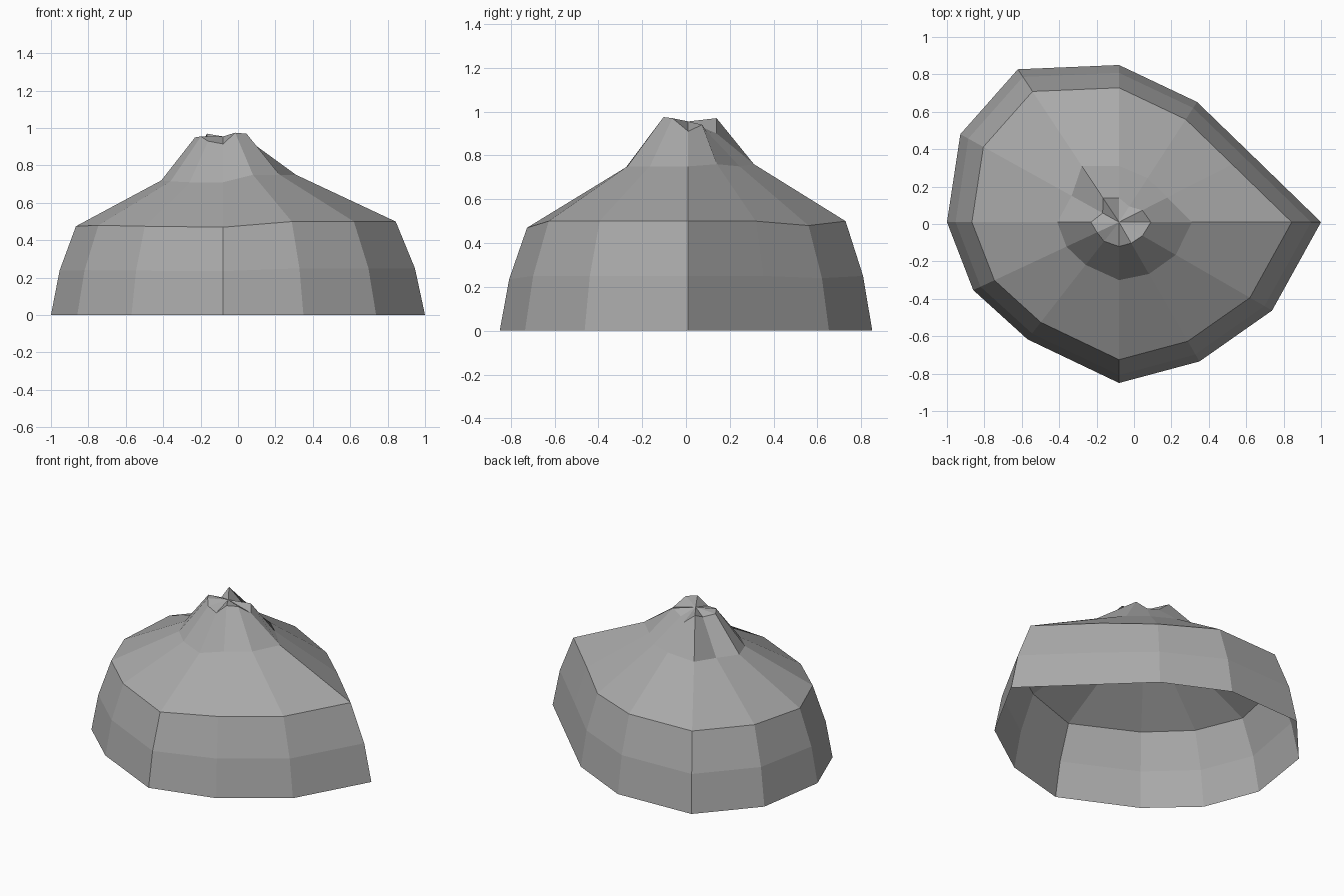
import bpy, bmesh, math
from mathutils import Vector

if "Cube" in bpy.data.objects:
    bpy.data.objects.remove(bpy.data.objects["Cube"])

# Spokes: angle, base radius, shoulder z, slope radius, slope z, rim radius, rim z
SPOKES = [
    (0, 1.08, .50, .39, .75, .17, .91),
    (27, .795, .50, .29, .76, .14, .94),
    (57, .766, .48, .28, .75, .10, .91),
    (90, .84, .50, .30, .76, .13, .90),
    (123.5, .98, .50, .36, .75, .155, .97),
    (151, .97, .50, .29, .73, .10, .93),
    (180, .92, .475, .33, .72, .15, .95),
    (205, .86, .48, .31, .715, .13, .955),
    (232, .795, .475, .29, .71, .13, .93),
    (270, .86, .47, .31, .71, .13, .915),
    (300, .86, .50, .32, .75, .13, .975),
    (330, .945, .50, .35, .75, .145, .97),
]
CENTRE = Vector((-0.08, 0.01, 0))

bm = bmesh.new()


def point(angle, r, z):
    a = math.radians(angle)
    return bm.verts.new(CENTRE + Vector((r * math.cos(a), r * math.sin(a), z)))


# One vertical profile per spoke: base, wall middle, shoulder, slope, rim
cols = []
for ang, r, sz, ur, uz, rr, rz in SPOKES:
    profile = [(r, 0), (r * .95, sz * .5), (r * .855, sz), (ur, uz), (rr, rz)]
    cols.append([point(ang, pr, pz) for pr, pz in profile])

# Skin between neighbouring spokes and close the peak; the base stays open
peak = point(0, 0, .955)
for i, a in enumerate(cols):
    b = cols[(i + 1) % len(cols)]
    for k in range(4):
        bm.faces.new((a[k], b[k], b[k + 1], a[k + 1]))
    bm.faces.new((a[4], b[4], peak))

mesh = bpy.data.meshes.new("rock_mound")
bm.to_mesh(mesh)
bm.free()

grey = bpy.data.materials.new("stone grey")
grey.diffuse_color = (.4, .4, .4, 1)
grey.use_nodes = True
grey.node_tree.nodes["Principled BSDF"].inputs["Base Color"].default_value = grey.diffuse_color
mesh.materials.append(grey)
mound = bpy.data.objects.new("rock_mound", mesh)
bpy.context.collection.objects.link(mound)
